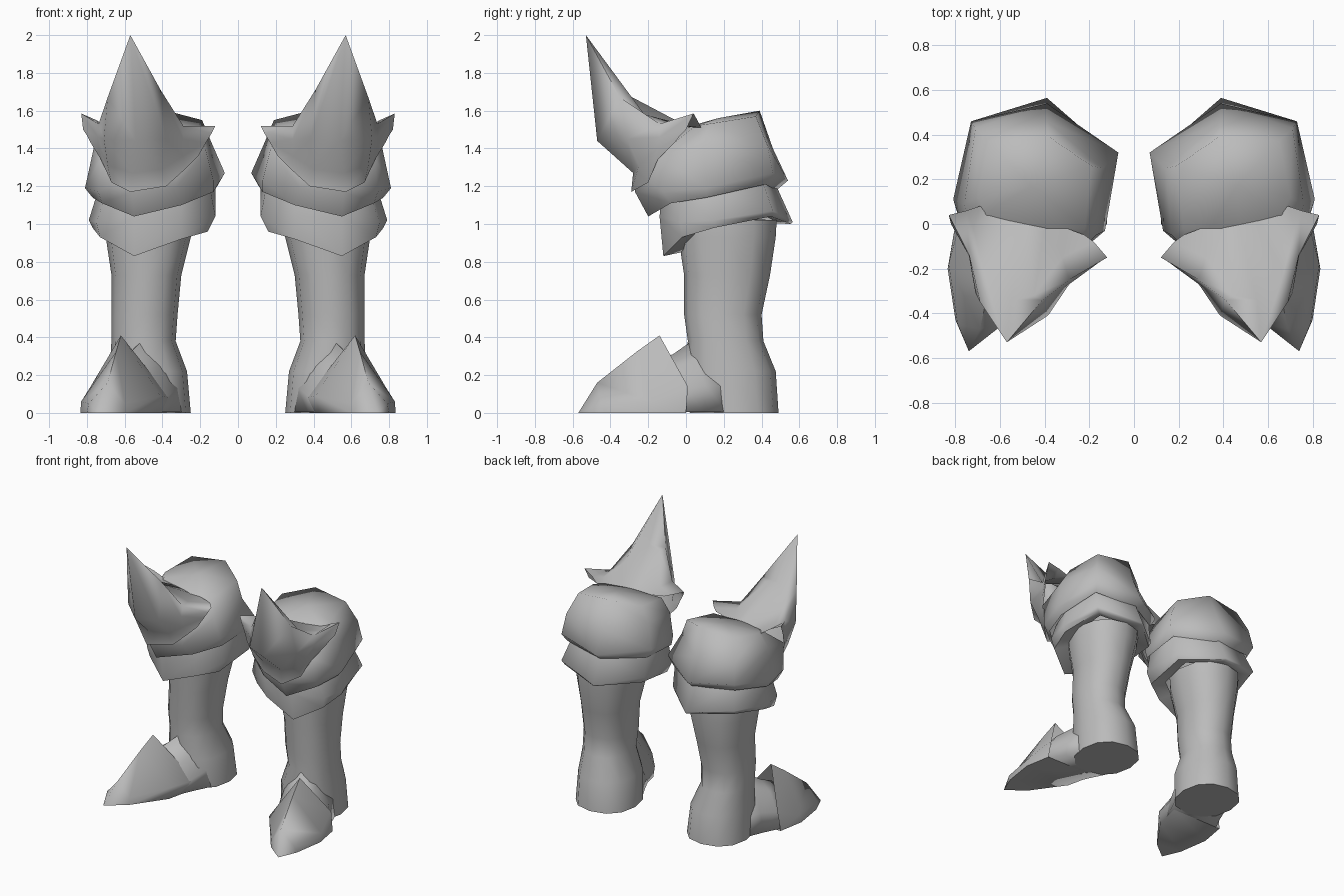
import bpy, bmesh, math
from mathutils import Vector

grey = bpy.data.materials.new("steel grey")
grey.diffuse_color = (0.5, 0.5, 0.5, 1)


def loft(name, rings, closed=True, cap_start=False, cap_end=False, tip=None, angle=70):
    """Bridge rows of points into a surface and mirror it to the other boot."""
    bm = bmesh.new()
    rows = [[bm.verts.new(p) for p in ring] for ring in rings]
    n = len(rows[0])
    for a, b in zip(rows, rows[1:]):
        for i in range(n if closed else n - 1):
            j = (i + 1) % n
            bm.faces.new((b[i], b[j], a[j], a[i]))
    if cap_start:
        bm.faces.new(rows[0])
    if cap_end:
        bm.faces.new(rows[-1][::-1])
    if tip:
        t = bm.verts.new(tip)
        for i in range(n):
            bm.faces.new((t, rows[-1][(i + 1) % n], rows[-1][i]))
    if closed:
        bmesh.ops.recalc_face_normals(bm, faces=bm.faces)
    me = bpy.data.meshes.new(name)
    bm.to_mesh(me)
    bm.free()
    me.materials.append(grey)
    ob = bpy.data.objects.new(name, me)
    bpy.context.collection.objects.link(ob)
    bpy.ops.object.select_all(action='DESELECT')
    ob.select_set(True)
    bpy.context.view_layer.objects.active = ob
    bpy.ops.object.shade_smooth_by_angle(angle=math.radians(angle))
    ob.modifiers.new("other_boot", 'MIRROR').use_mirror_merge = False
    return ob


def oval(x0, x1, y0, y1, z, n=12, power=0.88):
    """Slightly squared oval ring."""
    def sq(v):
        return math.copysign(abs(v) ** power, v)
    return [((x0 + x1) / 2 + (x1 - x0) / 2 * sq(math.cos(math.tau * i / n)),
             (y0 + y1) / 2 + (y1 - y0) / 2 * sq(math.sin(math.tau * i / n)), z) for i in range(n)]


def underside(ring, k=0.72, rise=0.02):
    """Smaller ring that closes a cuff towards the leg."""
    c = Vector((0.46, 0.22, 0))
    return [(c.x + (x - c.x) * k, c.y + (y - c.y) * k, z + rise) for x, y, z in ring]


# Leg shaft and heel
loft("leg_shaft", [oval(*s) for s in [
    (0.25, 0.69, 0.02, 0.49, 0.0),
    (0.27, 0.68, -0.01, 0.475, 0.22),
    (0.33, 0.67, 0.01, 0.41, 0.38),
    (0.32, 0.67, -0.01, 0.40, 0.52),
    (0.30, 0.67, -0.01, 0.445, 0.73),
    (0.25, 0.70, -0.04, 0.475, 0.93),
    (0.24, 0.70, -0.04, 0.48, 1.02)]], cap_start=True)

# Middle of the foot, running under the toe cap
S = 0.004
loft("instep", [
    [(.31, .22, S), (.31, .22, .14), (.38, .2, .28), (.50, .2, .38), (.61, .2, .28), (.66, .22, .14), (.67, .22, S)],
    [(.30, .10, S), (.31, .10, .14), (.39, .05, .28), (.51, .03, .38), (.62, .05, .28), (.70, .10, .15), (.72, .10, S)],
    [(.37, -.04, S), (.37, -.04, .09), (.45, -.05, .20), (.58, -.07, .31), (.68, -.05, .24),
     (.76, -.01, .13), (.78, -.02, S)],
    [(.42, -.15, S), (.43, -.15, .08), (.50, -.15, .18), (.62, -.15, .28), (.70, -.15, .20),
     (.78, -.15, .08), (.79, -.15, S)],
], cap_start=True, cap_end=True, angle=100)

# Pointed toe cap
loft("toe_cap", [
    [(0.38, 0.0, 0), (0.36, 0.0, 0.08), (0.62, -0.14, 0.41), (0.78, 0.01, 0.14), (0.80, 0.0, 0)],
    [(0.43, -0.22, 0), (0.41, -0.21, 0.09), (0.645, -0.26, 0.325), (0.83, -0.18, 0.06), (0.835, -0.2, 0)],
    [(0.60, -0.46, 0), (0.60, -0.45, 0.05), (0.69, -0.47, 0.16), (0.79, -0.45, 0.05), (0.80, -0.43, 0)],
], tip=(0.74, -0.57, 0), angle=80)

# Lower cuff: bottom edge, widest ring, narrower top
low = [(0.55, -0.12, 0.83), (0.73, -0.02, 0.93), (0.77, 0.15, 0.98), (0.71, 0.45, 1.04),
       (0.39, 0.555, 1.0), (0.14, 0.33, 1.01), (0.16, 0.0, 0.96), (0.30, -0.08, 0.92)]
low_wide = [(0.55, -0.14, 1.04), (0.75, -0.03, 1.01), (0.79, 0.15, 1.02), (0.73, 0.46, 1.07),
            (0.39, 0.565, 1.01), (0.12, 0.33, 1.05), (0.12, 0.0, 1.04), (0.30, -0.10, 1.04)]
low_top = [(0.55, -0.13, 1.14), (0.70, -0.03, 1.15), (0.74, 0.13, 1.18), (0.68, 0.40, 1.24),
           (0.39, 0.47, 1.22), (0.12, 0.30, 1.24), (0.15, 0.0, 1.20), (0.30, -0.08, 1.15)]
loft("lower_cuff", [underside(low), low, low_wide, low_top])

# Upper cuff: bottom edge, flared ring, body and domed top
up = [(0.55, -0.20, 1.04), (0.72, -0.08, 1.11), (0.77, 0.11, 1.14), (0.71, 0.42, 1.21),
      (0.39, 0.48, 1.18), (0.11, 0.31, 1.20), (0.13, -0.01, 1.17), (0.30, -0.12, 1.10)]
up_wide = [(0.56, -0.27, 1.17), (0.74, -0.12, 1.17), (0.81, 0.11, 1.19), (0.73, 0.46, 1.27),
           (0.39, 0.54, 1.23), (0.07, 0.32, 1.27), (0.13, -0.03, 1.23), (0.33, -0.20, 1.19)]
up_mid = [(0.55, -0.26, 1.27), (0.72, -0.15, 1.36), (0.76, 0.09, 1.42), (0.71, 0.43, 1.42),
          (0.39, 0.46, 1.40), (0.14, 0.25, 1.43), (0.17, -0.05, 1.39), (0.31, -0.20, 1.32)]
up_top = [(0.47, -0.01, 1.51), (0.66, 0.05, 1.52), (0.70, 0.12, 1.53), (0.65, 0.37, 1.57),
          (0.38, 0.39, 1.60), (0.19, 0.26, 1.55), (0.22, -0.02, 1.50), (0.34, -0.02, 1.50)]
loft("upper_cuff", [up, up_wide, up_mid, up_top], tip=(0.46, 0.17, 1.56), angle=80)

# Knee plate: rows run from the outer wing over the spike to the inner wing
loft("knee_plate", [
    [(.78, -.06, 1.43), (.725, -.15, 1.34), (.67, -.20, 1.22), (.57, -.29, 1.17),
     (.38, -.24, 1.20), (.28, -.22, 1.29), (.21, -.19, 1.36)],
    [(.80, -.03, 1.47), (.735, -.15, 1.40), (.69, -.25, 1.31), (.56, -.28, 1.27),
     (.40, -.27, 1.29), (.29, -.24, 1.36), (.17, -.17, 1.43)],
    [(.82, .00, 1.50), (.74, -.14, 1.46), (.71, -.31, 1.45), (.54, -.47, 1.44),
     (.385, -.41, 1.45), (.29, -.27, 1.45), (.14, -.16, 1.48)],
    [(.83, .04, 1.585), (.738, -.14, 1.53), (.69, -.35, 1.67), (.57, -.53, 2.0),
     (.41, -.34, 1.71), (.29, -.25, 1.52), (.12, -.15, 1.52)],
    [(.75, .06, 1.55), (.72, -.02, 1.52), (.67, -.22, 1.58), (.55, -.34, 1.70),
     (.45, -.32, 1.68), (.32, -.15, 1.51), (.18, -.08, 1.51)],
    [(.69, .08, 1.51), (.65, .05, 1.51), (.55, .02, 1.51), (.47, .00, 1.51),
     (.40, -.01, 1.50), (.30, -.02, 1.50), (.22, -.05, 1.50)],
], closed=False, angle=100)
